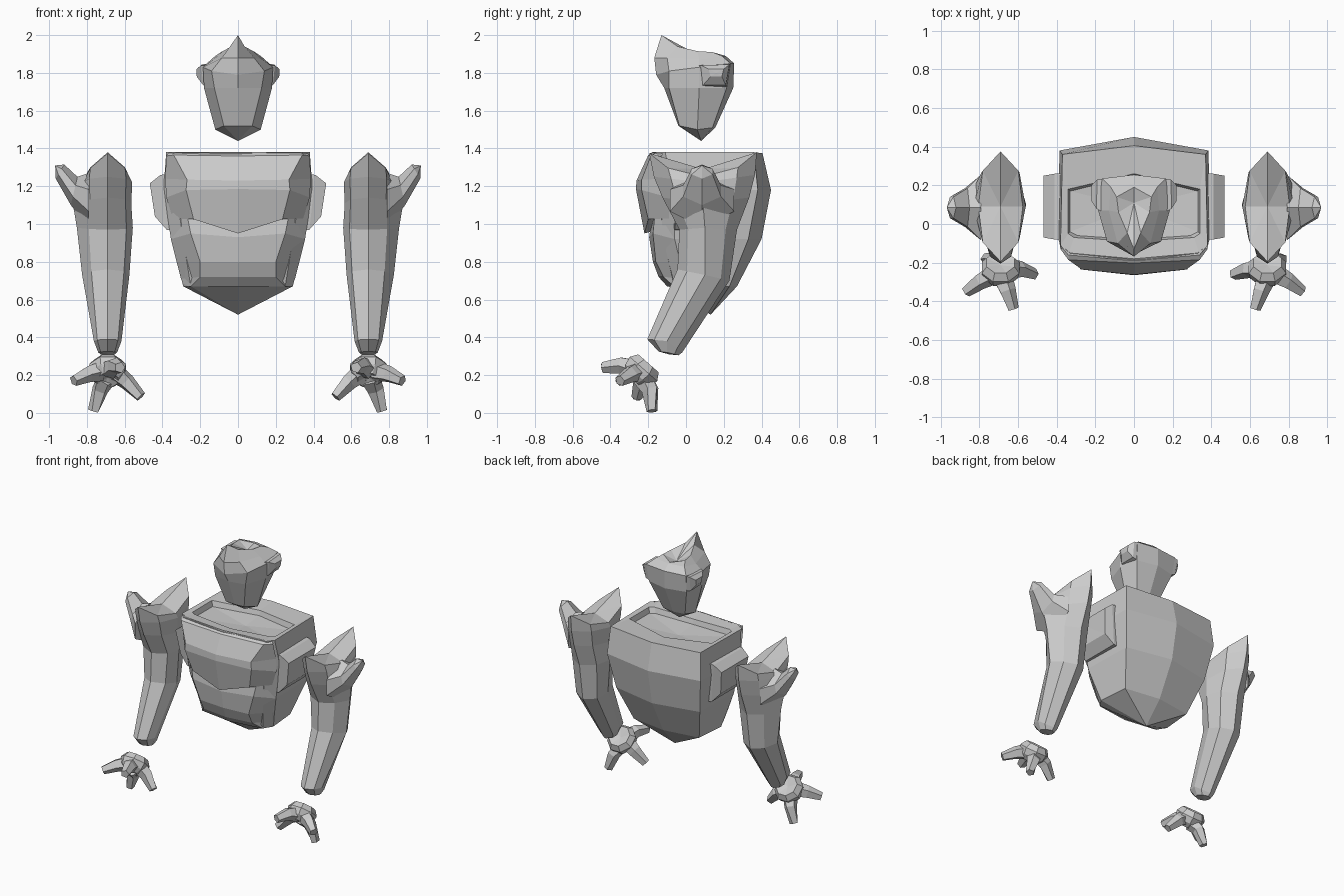
import bpy, bmesh, math
from mathutils import Vector


def finish(name, bm):
    bmesh.ops.remove_doubles(bm, verts=bm.verts, dist=0.0005)
    bmesh.ops.recalc_face_normals(bm, faces=bm.faces)
    me = bpy.data.meshes.new(name)
    bm.to_mesh(me)
    bm.free()
    ob = bpy.data.objects.new(name, me)
    bpy.context.collection.objects.link(ob)
    return ob


def full(half):
    """Half ring (front centre to back centre) -> closed symmetric ring."""
    return half + [(-x, y, z) for x, y, z in reversed(half[1:-1])]


def loft(name, rings, start=None, end=None, closed=True, move=None):
    """Bridge rings; start/end are optional tip points."""
    bm = bmesh.new()
    put = move or (lambda p: p)
    rows = [[bm.verts.new(put(p)) for p in r] for r in rings]
    n = len(rows[0])
    span = range(n if closed else n - 1)
    for a, b in zip(rows, rows[1:]):
        for i in span:
            j = (i + 1) % n
            bm.faces.new((a[i], a[j], b[j], b[i]))
    for tip, r in ((start, rows[0]), (end, rows[-1])):
        if tip:
            t = bm.verts.new(put(tip))
            for i in span:
                bm.faces.new((r[i], r[(i + 1) % n], t))
    return finish(name, bm)


# Torso shell, with recessed neck well on top
def torso_ring(z, f, fc, s, b, bc, dz=0.0):
    return full([(0, f, z - dz), (*fc, z), (*s, z), (*b, z), (0, bc, z - dz)])


loft("torso", [
    torso_ring(0.67, -0.09, (0.25, -0.06), (0.29, 0.00), (0.27, 0.23), 0.27),
    torso_ring(0.92, -0.16, (0.29, -0.12), (0.355, -0.06), (0.345, 0.33), 0.40),
    torso_ring(1.18, -0.19, (0.33, -0.14), (0.395, -0.07), (0.385, 0.38), 0.45),
    torso_ring(1.38, -0.19, (0.34, -0.16), (0.38, -0.11), (0.37, 0.36), 0.405, 0.005),
    torso_ring(1.375, -0.09, (0.31, -0.07), (0.34, -0.05), (0.34, 0.18), 0.26, 0.015),
    torso_ring(1.335, -0.08, (0.29, -0.06), (0.33, -0.04), (0.33, 0.17), 0.25, 0.01),
], start=(0, 0.13, 0.52), end=(0, 0.09, 1.31))


def strip(half):
    """Half row from centre outward -> full row across."""
    return [(-x, y, z) for x, y, z in reversed(half[1:])] + half


# Overhanging chest plate
loft("chest_plate", [strip(r) for r in (
    [(0, -0.18, 1.38), (0.33, -0.15, 1.38), (0.365, -0.12, 1.38)],
    [(0, -0.202, 1.36), (0.34, -0.185, 1.365), (0.38, -0.13, 1.36)],
    [(0, -0.262, 1.23), (0.27, -0.235, 1.235), (0.385, -0.10, 1.24)],
    [(0, -0.265, 1.185), (0.275, -0.235, 1.18), (0.38, -0.09, 1.14)],
    [(0, -0.22, 0.95), (0.235, -0.20, 1.025), (0.345, -0.09, 1.03)],
    [(0, -0.16, 0.965), (0.22, -0.14, 1.04), (0.32, -0.08, 1.04)],
)], closed=False)

# Raised belly panel
loft("belly_panel", [strip(r) for r in (
    [(0, -0.185, 1.00), (0.27, -0.165, 1.05), (0.365, -0.06, 1.03)],
    [(0, -0.195, 0.93), (0.25, -0.175, 0.95), (0.355, -0.06, 0.92)],
    [(0, -0.175, 0.80), (0.20, -0.16, 0.80), (0.325, -0.035, 0.80)],
    [(0, -0.145, 0.72), (0.20, -0.12, 0.72), (0.302, -0.01, 0.71)],
    [(0, -0.10, 0.67), (0.25, -0.065, 0.67), (0.285, 0.0, 0.67)],
)], closed=False)

# Head: jaw, cheeks, brow, and swept-up crest
loft("head", [full(r) for r in (
    [(0, -0.04, 1.52), (0.075, -0.035, 1.52), (0.12, 0.06, 1.50), (0.09, 0.14, 1.51), (0, 0.155, 1.51)],
    [(0, -0.115, 1.72), (0.125, -0.09, 1.72), (0.18, 0.07, 1.72), (0.155, 0.215, 1.72), (0, 0.25, 1.72)],
    [(0, -0.158, 1.79), (0.14, -0.09, 1.81), (0.185, 0.07, 1.83), (0.165, 0.235, 1.85), (0, 0.255, 1.85)],
    [(0, -0.168, 1.88), (0.085, -0.10, 1.88), (0.13, 0.07, 1.87), (0.12, 0.19, 1.89), (0, 0.21, 1.89)],
    [(0, -0.13, 2.0), (0.035, -0.045, 1.94), (0.08, 0.06, 1.915), (0.09, 0.14, 1.91), (0, 0.19, 1.89)],
)], start=(0, 0.08, 1.44), end=(0, 0.11, 1.87))


def arm_ring(f, m, b, w, pinch=0.75, drop=0.0, out=0.0):
    """Arm section from front, middle and back (y, z) points; out bulges the outer side."""
    f, m, b = Vector(f), Vector(m), Vector(b)
    fq, bq = f.lerp(m, 0.35), b.lerp(m, 0.35)
    ring = full([(0, *f), (w * pinch, fq[0], fq[1] - drop), (w, *m),
                 (w * pinch, bq[0], bq[1] - drop), (0, *b)])
    ring[2] = (w + out, *m)
    return ring


def limb(name, points, radii, sides=5):
    """Tapered, faceted finger along a bent path."""
    rings = []
    for i, p in enumerate(points):
        d = Vector(points[min(i + 1, len(points) - 1)]) - Vector(points[max(i - 1, 0)])
        q = d.to_track_quat('Z', 'Y')
        rings.append([Vector(p) + q @ Vector((radii[i] * math.cos(a), radii[i] * math.sin(a), 0))
                      for a in (2 * math.pi * k / sides for k in range(sides))])
    return loft(name, rings, start=points[0], end=points[-1])


def prong_ring(p0, p1, dy):
    """Hexagon between an upper and a lower (x, z) point."""
    a, b = Vector(p0), Vector(p1)
    u, v = a.lerp(b, 0.3), a.lerp(b, 0.7)
    return [(q[0], 0.085 + k * dy, q[1]) for q, k in
            ((a, 0), (u, 1), (v, 1), (b, 0), (v, -1), (u, -1))]


for side, s in (("right", 1), ("left", -1)):
    at_arm = lambda p: (s * (0.69 + p[0]), p[1], p[2])
    flip = lambda p: (s * p[0], p[1], p[2])

    # Arm: tapered forearm rising to a two-horned shoulder
    loft(side + "_arm", [
        arm_ring((-0.145, 0.325), (-0.10, 0.32), (-0.04, 0.305), 0.05),
        arm_ring((-0.205, 0.39), (-0.10, 0.38), (-0.02, 0.32), 0.073),
        arm_ring((-0.045, 0.76), (0.10, 0.73), (0.23, 0.70), 0.115, out=0.02),
        arm_ring((-0.035, 0.97), (0.10, 0.98), (0.27, 0.97), 0.133, out=0.03),
        arm_ring((-0.125, 1.14), (0.09, 1.11), (0.335, 1.14), 0.125, out=0.06),
        arm_ring((-0.17, 1.25), (0.09, 1.22), (0.365, 1.26), 0.13, out=0.01),
        arm_ring((-0.195, 1.375), (0.09, 1.25), (0.375, 1.38), 0.115, 0.8, 0.035),
    ], start=(0, -0.09, 0.31), end=(0, 0.09, 1.29), move=at_arm)

    # Prong flaring outward from the shoulder
    loft(side + "_shoulder_prong", [
        prong_ring((0.79, 1.27), (0.79, 0.98), 0.17),
        prong_ring((0.85, 1.25), (0.885, 1.10), 0.10),
        prong_ring((0.92, 1.315), (0.965, 1.24), 0.055),
    ], start=(0.79, 0.085, 1.13), end=(0.968, 0.085, 1.31), move=flip)

    # Side pod on the torso
    loft(side + "_side_pod", [
        [(0.36, -0.08, 1.265), (0.36, 0.26, 1.265), (0.34, 0.24, 0.965), (0.34, -0.06, 0.965)],
        [(0.41, -0.08, 1.26), (0.41, 0.26, 1.26), (0.378, 0.24, 0.97), (0.378, -0.06, 0.97)],
        [(0.467, -0.07, 1.215), (0.467, 0.25, 1.215), (0.44, 0.22, 1.04), (0.44, -0.05, 1.04)],
    ], end=(0.452, 0.09, 1.13), move=flip)

    # Ear block
    loft(side + "_ear", [
        [(0.14, 0.05, 1.84), (0.14, 0.235, 1.85), (0.14, 0.215, 1.72), (0.14, 0.08, 1.72)],
        [(0.195, 0.08, 1.84), (0.19, 0.23, 1.845), (0.185, 0.21, 1.735), (0.185, 0.09, 1.735)],
        [(0.22, 0.12, 1.82), (0.22, 0.20, 1.82), (0.218, 0.19, 1.78), (0.218, 0.13, 1.78)],
    ], end=(0.22, 0.16, 1.80), move=flip)

    # Palm: shallow cup facing the wrist
    axis = Vector((0, 0.66, 0.75)).to_track_quat('Z', 'Y')
    mid = Vector((0.69, -0.245, 0.21))
    rings = [[mid + axis @ Vector((r * math.cos(a), r * math.sin(a), h))
              for a in (math.pi / 4 * (k + 0.5) for k in range(8))]
             for h, r in ((-0.05, 0.06), (-0.015, 0.095), (0.03, 0.105), (0.07, 0.078))]
    loft(side + "_palm", rings, start=mid + axis @ Vector((0, 0, -0.03)),
         end=mid + axis @ Vector((0, 0, 0.05)), move=flip)

    # Four splayed fingers
    fingers = (
        ((0.65, -0.24, 0.21), (0.59, -0.235, 0.165), (0.515, -0.26, 0.085)),
        ((0.70, -0.23, 0.18), (0.73, -0.19, 0.12), (0.765, -0.18, 0.01)),
        ((0.73, -0.26, 0.22), (0.795, -0.295, 0.205), (0.87, -0.35, 0.17)),
        ((0.68, -0.28, 0.23), (0.655, -0.345, 0.25), (0.625, -0.44, 0.24)),
    )
    for i, path in enumerate(fingers):
        limb(f"{side}_finger_{i + 1}", [flip(p) for p in path], (0.055, 0.045, 0.03))
